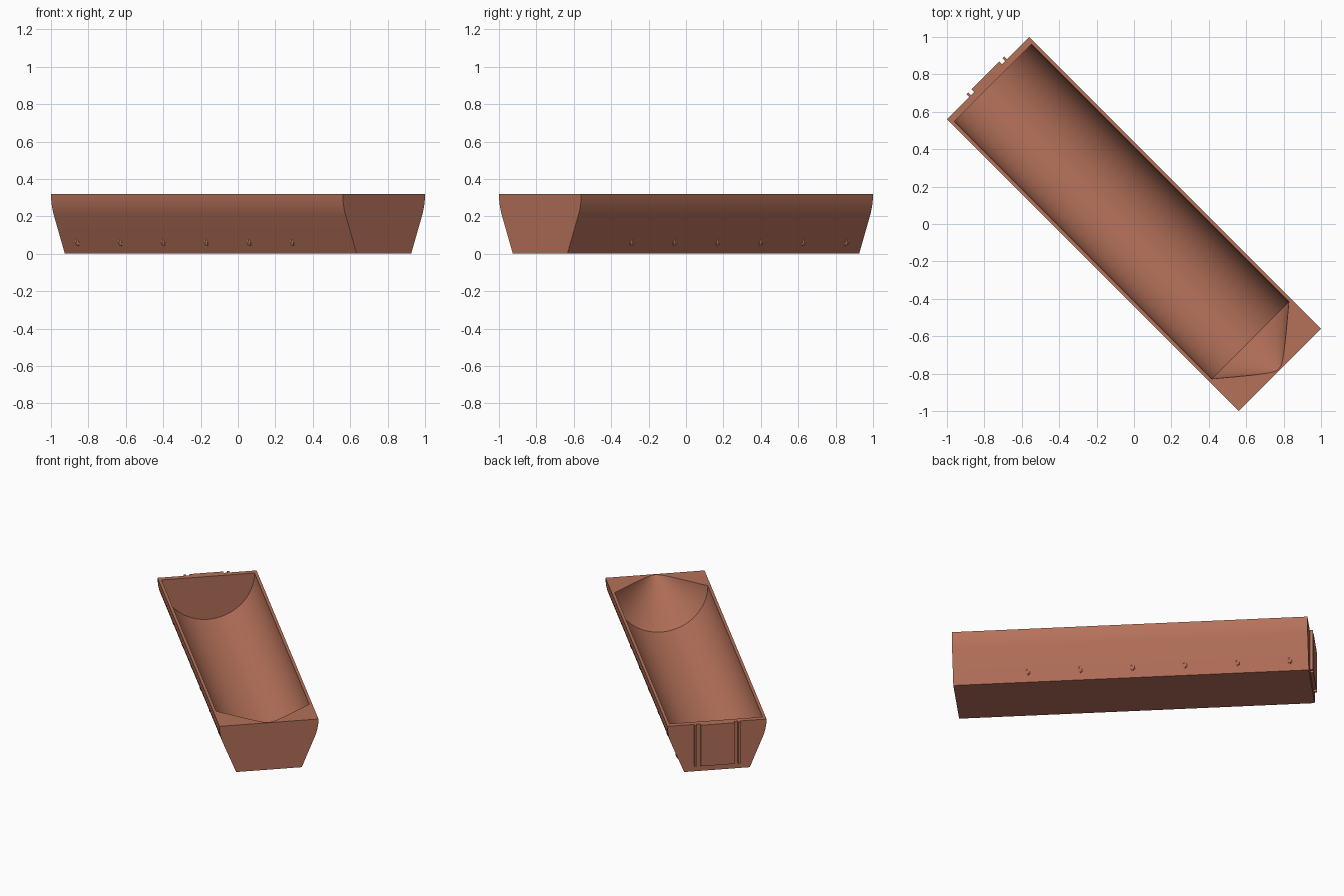
import bpy, bmesh, math
from mathutils import Matrix

if "Cube" in bpy.data.objects:
    bpy.data.objects.remove(bpy.data.objects["Cube"])

TOP, HALF, R_OUT, R_IN = 0.32, 1.103, 0.311, 0.292
TURN = Matrix.Rotation(math.radians(-45), 4, 'Z')   # length runs diagonally

clay = bpy.data.materials.new("terracotta")
clay.diffuse_color = (0.46, 0.165, 0.102, 1)
clay.use_nodes = True
clay.node_tree.nodes["Principled BSDF"].inputs["Base Color"].default_value = clay.diffuse_color


def finish(name, bm):
    bmesh.ops.recalc_face_normals(bm, faces=bm.faces)
    bm.transform(TURN)
    me = bpy.data.meshes.new(name)
    bm.to_mesh(me)
    bm.free()
    me.materials.append(clay)
    ob = bpy.data.objects.new(name, me)
    bpy.context.collection.objects.link(ob)
    return ob


def loft(bm, rings):
    """Skin equal-length rings of points and cap both ends."""
    loops = [[bm.verts.new(p) for p in ring] for ring in rings]
    for a, b in zip(loops, loops[1:]):
        for i in range(len(a)):
            j = (i + 1) % len(a)
            bm.faces.new((a[i], a[j], b[j], b[i]))
    bm.faces.new(loops[0])
    bm.faces.new(loops[-1])


def box(bm, x0, x1, y0, y1, z0, z1):
    loft(bm, [[(x, y0, z0), (x, y1, z0), (x, y1, z1), (x, y0, z1)] for x in (x0, x1)])


# Trough body: rounded upper flanks running tangent into sloped sides
arc = [math.radians(22 * i / 8) for i in range(9)]
side = [(R_OUT * math.cos(a), TOP - R_OUT * math.sin(a)) for a in arc] + [(0.206, 0)]
profile = side + [(-y, z) for y, z in reversed(side)]
bm = bmesh.new()
loft(bm, [[(x, y, z) for y, z in profile] for x in (-HALF, HALF)])
body = finish("trough_body", bm)


# Hollow: round channel ending in a slightly raised cone
def circle(x, r, z):
    return [(x, r * math.cos(2 * math.pi * i / 96), z + r * math.sin(2 * math.pi * i / 96))
            for i in range(96)]


bm = bmesh.new()
loft(bm, [circle(-1.068, R_IN, TOP), circle(0.879, R_IN, TOP),
          circle(1.124, 0.0005, TOP + 0.04)])
cutter = finish("hollow_cutter", bm)
cutter.hide_render = True

cut = body.modifiers.new("hollow", 'BOOLEAN')
cut.operation = 'DIFFERENCE'
cut.solver = 'EXACT'
cut.object = cutter
bpy.context.view_layer.objects.active = body
body.select_set(True)
bpy.ops.object.modifier_apply(modifier=cut.name)
bpy.data.objects.remove(cutter)
bpy.ops.object.shade_smooth_by_angle(angle=math.radians(25))

# Mounting plate and rails on the back end
bm = bmesh.new()
box(bm, -HALF - 0.02, -HALF + 0.005, -0.105, 0.105, 0.04, TOP)
finish("mounting_plate", bm)
for s, label in ((-1, "left"), (1, "right")):
    bm = bmesh.new()
    y0, y1 = sorted((s * 0.13, s * 0.143))
    box(bm, -HALF - 0.02, -HALF + 0.005, y0, y1, 0.04, TOP)
    finish(label + "_rail", bm)

# Small studs along both lower flanks
bm = bmesh.new()
for i in range(6):
    for s in (-1, 1):
        place = (Matrix.Translation((-0.986 + 0.325 * i, s * 0.229, 0.058))
                 @ Matrix.Rotation(s * math.radians(-22), 4, 'X')
                 @ Matrix.Diagonal((0.016, 0.008, 0.022, 1)))
        bmesh.ops.create_icosphere(bm, subdivisions=1, radius=1, matrix=place)
finish("side_studs", bm)
